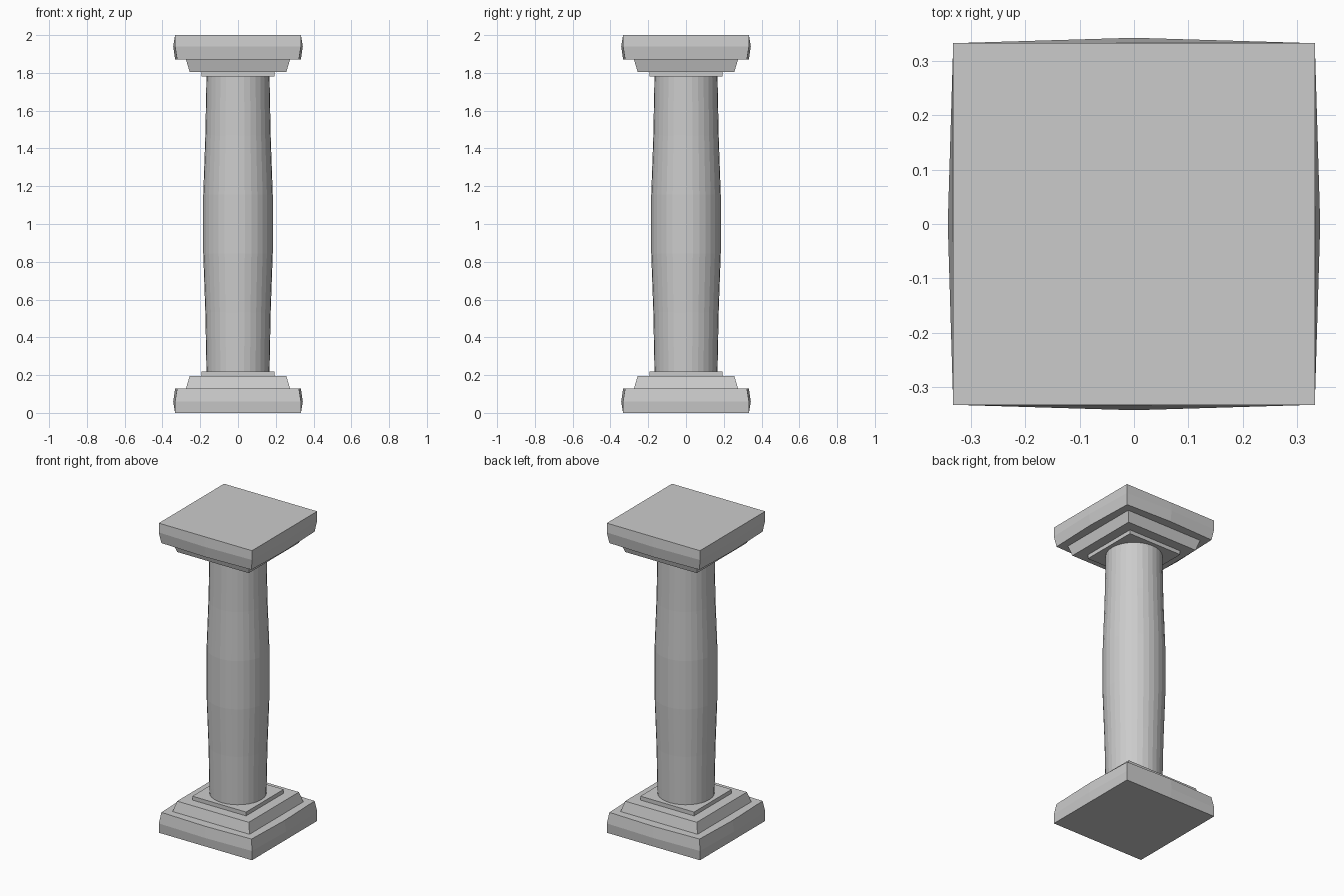
import bpy, bmesh, math

if "Cube" in bpy.data.objects:
    bpy.data.objects.remove(bpy.data.objects["Cube"])


def loft(name, rings):
    """Skin stacked closed rings of points and cap both ends."""
    bm = bmesh.new()
    loops = [[bm.verts.new(p) for p in ring] for ring in rings]
    n = len(loops[0])
    for a, b in zip(loops, loops[1:]):
        for i in range(n):
            j = (i + 1) % n
            bm.faces.new((a[i], a[j], b[j], b[i]))
    bm.faces.new(loops[0])
    bm.faces.new(loops[-1])
    bmesh.ops.recalc_face_normals(bm, faces=bm.faces)
    mesh = bpy.data.meshes.new(name)
    bm.to_mesh(mesh)
    bm.free()
    obj = bpy.data.objects.new(name, mesh)
    bpy.context.collection.objects.link(obj)
    return obj


def square(z, corner, middle):
    """Square ring whose side midpoints can swell outward."""
    c, m = corner, middle
    return [(x, y, z) for x, y in
            ((-c, -c), (0, -m), (c, -c), (m, 0), (c, c), (0, m), (-c, c), (-m, 0))]


def circle(z, r, sides=32):
    return [(r * math.cos(2 * math.pi * i / sides),
             r * math.sin(2 * math.pi * i / sides), z) for i in range(sides)]


# Stepped slabs: (height, corner, side midpoint), listed from the outer end inward
slabs = {
    "plinth": [(0, .333, .333), (.06, .333, .343), (.13, .322, .333)],
    "step": [(.13, .275, .275), (.195, .256, .256)],
    "collar": [(.195, .192, .192), (.22, .192, .192)],
}
for part, rows in slabs.items():
    loft("base_" + part, [square(*r) for r in rows])
    loft("capital_" + part, [square(2 - z, c, m) for z, c, m in rows])

# Swelling round shaft
radii = (.167, .173, .184, .184, .173, .167)
loft("shaft", [circle(.22 + 1.56 * i / 5, r) for i, r in enumerate(radii)])
